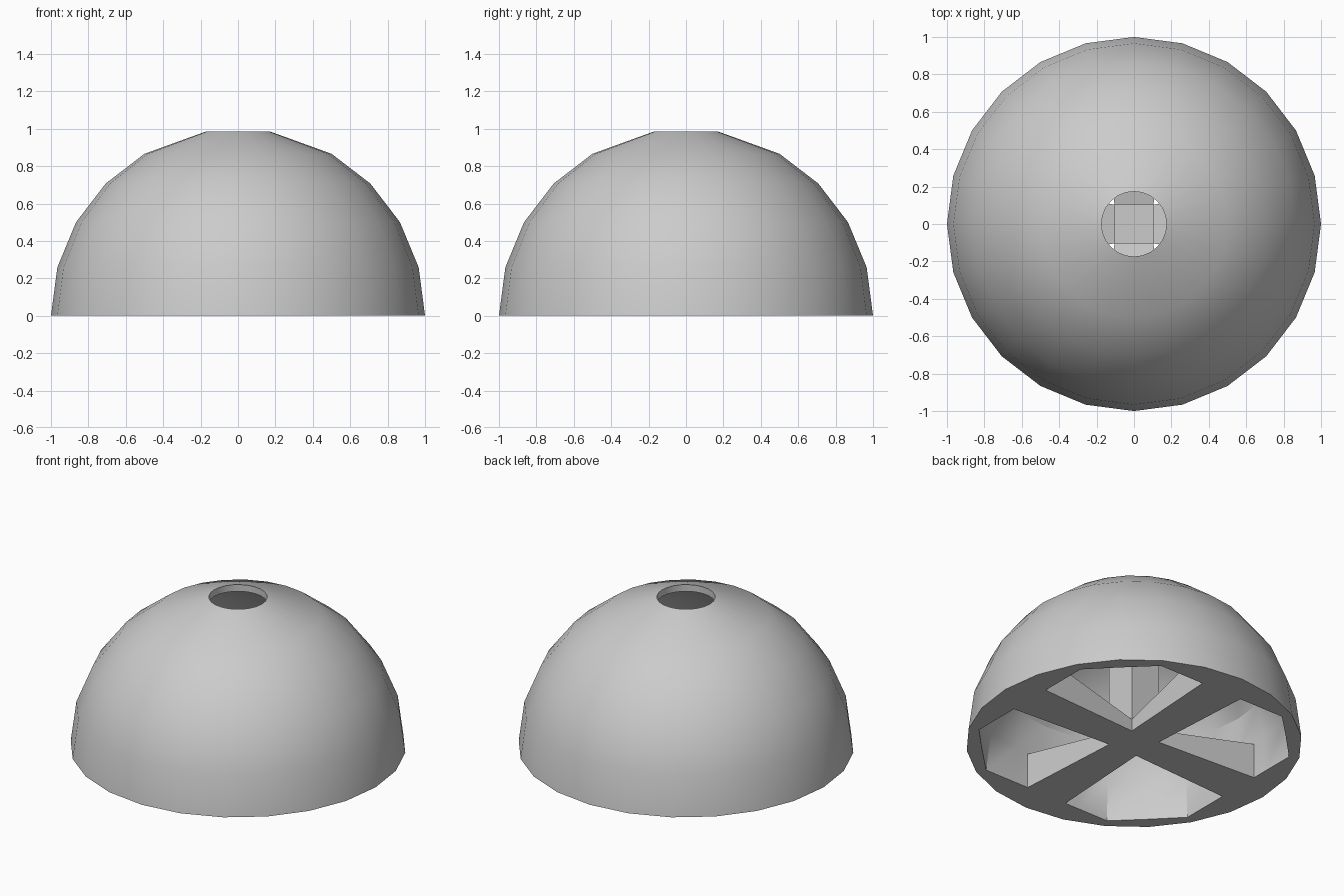
import bpy, bmesh, math
from mathutils import Matrix

cube = bpy.data.objects.get("Cube")
if cube:
    bpy.data.objects.remove(cube)

SIDES = 24
HOLE = 0.174      # radius of the opening at the crown
INNER = 0.94      # radius of the hollow
FLAT = 0.81       # flat walls inside, where the ribs end
POST = 0.105      # half width of the central post

grey = bpy.data.materials.new("light_grey")
grey.use_nodes = True
colour = (0.6, 0.6, 0.6, 1)
grey.diffuse_color = colour
grey.node_tree.nodes["Principled BSDF"].inputs["Base Color"].default_value = colour


def finish(bm, name):
    bmesh.ops.recalc_face_normals(bm, faces=bm.faces)
    mesh = bpy.data.meshes.new(name)
    bm.to_mesh(mesh)
    bm.free()
    mesh.materials.append(grey)
    obj = bpy.data.objects.new(name, mesh)
    bpy.context.collection.objects.link(obj)
    bpy.ops.object.select_all(action='DESELECT')
    obj.select_set(True)
    bpy.context.view_layer.objects.active = obj
    bpy.ops.object.shade_smooth_by_angle(angle=math.radians(30))
    return obj


def ring(bm, radius, z, inside):
    verts = []
    for i in range(SIDES):
        a = 2 * math.pi * i / SIDES
        x, y = radius * math.cos(a), radius * math.sin(a)
        if inside:
            # flatten the hollow on its four sides and across the corners
            x, y = (max(-FLAT, min(FLAT, c)) for c in (x, y))
            k = min(1, 1.284 / (abs(x) + abs(y)))
            x, y = x * k, y * k
        verts.append(bm.verts.new((x, y, z)))
    return verts


# Dome: outer skin, crown opening, inner skin and bottom rim as one closed loop
latitudes = [math.radians(15 * i) for i in range(5)]
bm = bmesh.new()
rings = [ring(bm, math.cos(t), math.sin(t), False) for t in latitudes]
rings.append(ring(bm, HOLE, 0.984, False))
rings.append(ring(bm, HOLE, 0.94, False))
rings += [ring(bm, INNER * math.cos(t), INNER * math.sin(t), True)
          for t in reversed(latitudes)]
for a, b in zip(rings, rings[1:] + rings[:1]):
    for i in range(SIDES):
        j = (i + 1) % SIDES
        bm.faces.new((a[i], a[j], b[j], b[i]))
finish(bm, "dome_shell")

# Central post
bm = bmesh.new()
height = 0.6
bmesh.ops.create_cube(bm, size=1, matrix=Matrix.Translation((0, 0, height / 2))
                      @ Matrix.Diagonal((2 * POST, 2 * POST, height, 1)))
finish(bm, "central_post")

# Four ribs, widening and rising from the post to the shell
for n, side in enumerate(("left", "back", "right", "front")):
    bm = bmesh.new()
    ends = []
    for x, half, top in ((POST, POST, 0.08), (FLAT, 0.147, 0.23)):
        corners = ((-half, 0), (half, 0), (half, top), (-half, top))
        ends.append([bm.verts.new((x, y, z)) for y, z in corners])
    near, far = ends
    bm.faces.new(near)
    bm.faces.new(far)
    for i in range(4):
        j = (i + 1) % 4
        bm.faces.new((near[i], near[j], far[j], far[i]))
    bm.transform(Matrix.Rotation(n * math.pi / 2, 4, 'Z'))
    finish(bm, side + "_rib")
